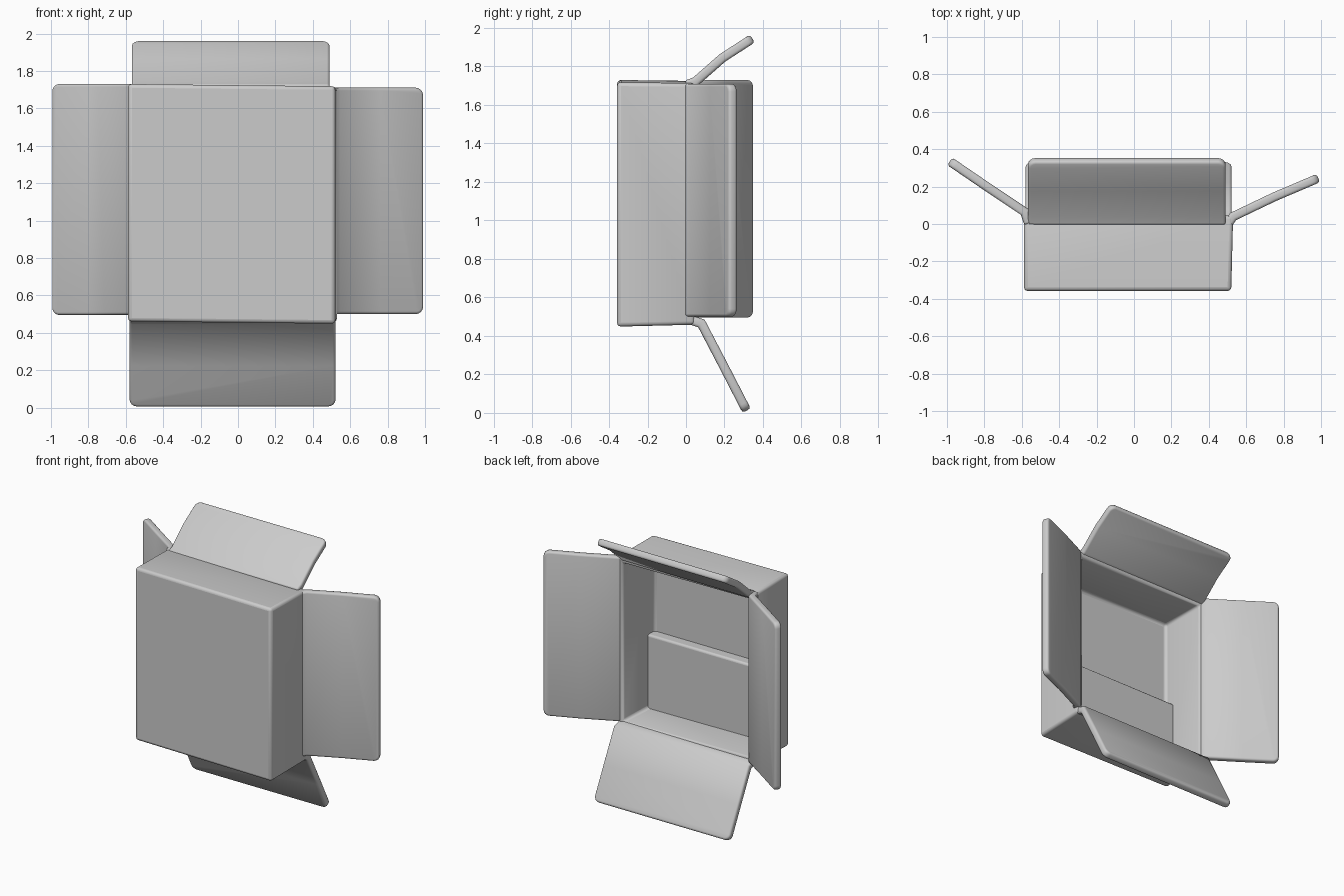
import bpy, bmesh, math
from mathutils import Vector

cube = bpy.data.objects.get("Cube")
if cube:
    bpy.data.objects.remove(cube, do_unlink=True)

THICK = 0.048

card = bpy.data.materials.new("plain_grey")
card.use_nodes = True
GREY = (0.6, 0.6, 0.6, 1)
card.diffuse_color = GREY
card.node_tree.nodes["Principled BSDF"].inputs["Base Color"].default_value = GREY


def finish(bm, name, bevel, solid=None):
    """Turn a bmesh into a softly rounded, smooth shaded object."""
    bmesh.ops.recalc_face_normals(bm, faces=bm.faces)
    mesh = bpy.data.meshes.new(name)
    bm.to_mesh(mesh)
    bm.free()
    mesh.materials.append(card)
    obj = bpy.data.objects.new(name, mesh)
    bpy.context.collection.objects.link(obj)
    if solid is not None:
        mod = obj.modifiers.new("thickness", 'SOLIDIFY')
        mod.thickness = THICK
        mod.offset = solid
        mod.use_even_offset = True
    mod = obj.modifiers.new("rounding", 'BEVEL')
    mod.width = bevel
    mod.segments = 3
    mod.limit_method = 'ANGLE'
    mod.angle_limit = math.radians(50)
    bpy.ops.object.select_all(action='DESELECT')
    bpy.context.view_layer.objects.active = obj
    obj.select_set(True)
    bpy.ops.object.shade_smooth_by_angle(angle=math.radians(40))
    return obj


def block(lo, hi):
    """Box between two corners, as a bmesh."""
    bm = bmesh.new()
    bmesh.ops.create_cube(bm, size=1)
    lo, hi = Vector(lo), Vector(hi)
    for v in bm.verts:
        v.co = (lo + hi) / 2 + v.co * (hi - lo)
    return bm


def flap(name, path, place, lo, hi):
    """Bent sheet: a path swept between lo and hi, with rounded free corners."""
    bm = bmesh.new()
    rows = [[bm.verts.new(place(p, q, t)) for t in (lo, hi)] for p, q in path]
    for a, b in zip(rows, rows[1:]):
        bm.faces.new((a[0], a[1], b[1], b[0]))
    bmesh.ops.bevel(bm, geom=rows[-1], offset=0.04, segments=4,
                    profile=0.5, affect='VERTICES')
    return finish(bm, name, 0.015, 0)


# Open box: closed at the front, open at the back, slightly askew
shell = block((-0.588, -0.358, 0.46), (0.52, 0.045, 1.73))
for v in shell.verts:
    if v.co.x > 0:
        v.co.z -= 0.012
        if v.co.y > 0:
            v.co.x += 0.01
    if v.co.y > 0:
        v.co.z += 0.01 if v.co.z < 1 else -0.005
bmesh.ops.delete(shell, geom=[max(shell.faces, key=lambda f: f.calc_center_median().y)],
                 context='FACES_ONLY')
finish(shell, "box_shell", 0.02, -1)

# Folded panel lying on the inner floor of the box
finish(block((-0.55, -0.325, 0.485), (0.49, -0.235, 1.04)), "inner_panel", 0.015)

# Four opened flaps
side = lambda p, q, t: (p, q, t)
ends = lambda p, q, t: (t, p, q)
flap("left_flap", [(0.503, 0.0), (0.53, 0.04), (0.75, 0.145), (0.985, 0.245)],
     side, 0.50, 1.71)
flap("right_flap", [(-0.563, 0.0), (-0.585, 0.065), (-0.78, 0.195), (-0.985, 0.335)],
     side, 0.495, 1.73)
flap("top_flap", [(0.0, 1.703), (0.05, 1.722), (0.19, 1.845), (0.345, 1.945)],
     ends, -0.568, 0.49)
flap("bottom_flap", [(0.02, 0.484), (0.08, 0.465), (0.2, 0.235), (0.315, 0.012)],
     ends, -0.58, 0.522)
